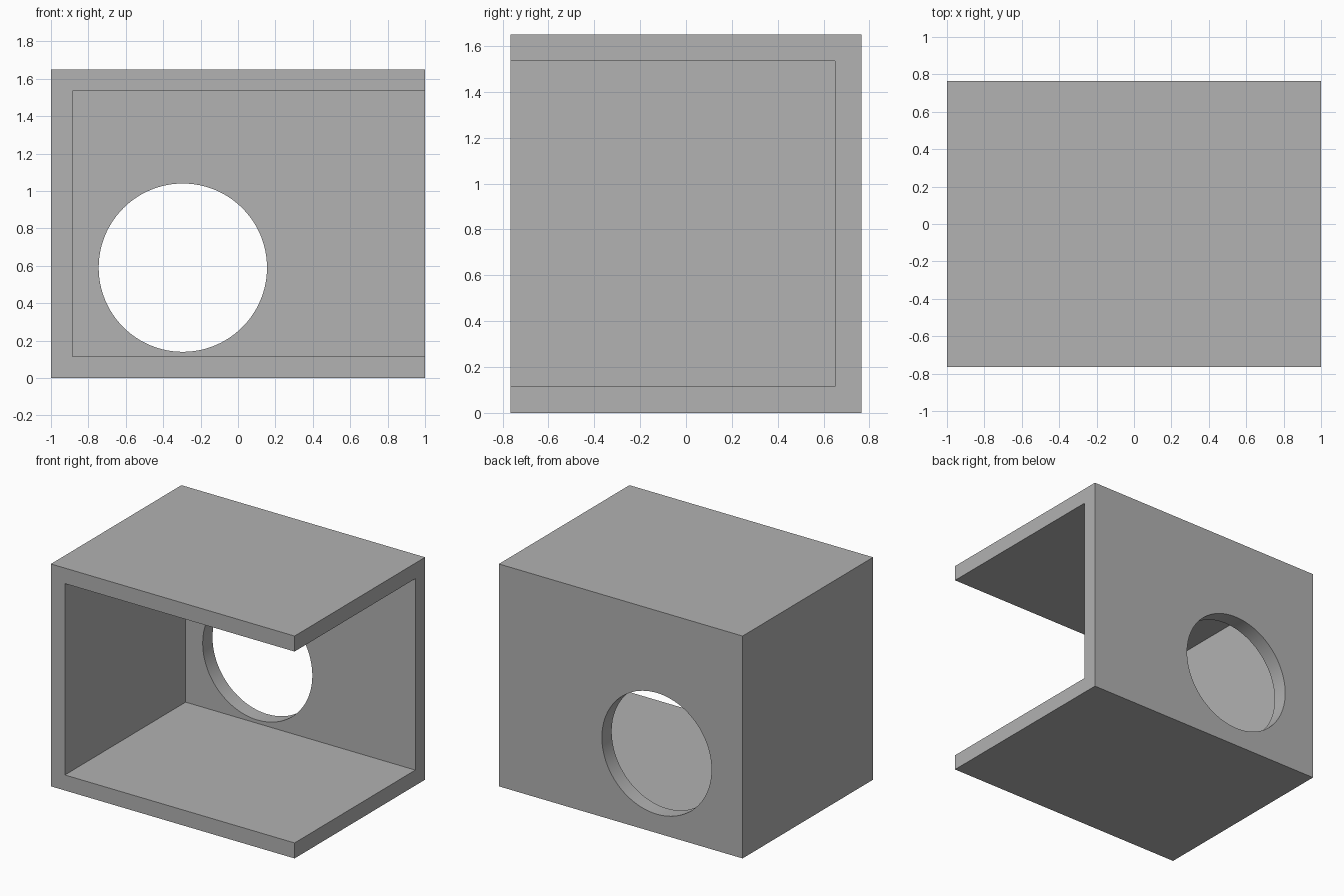
import bpy
import math

default = bpy.data.objects.get("Cube")
if default:
    bpy.data.objects.remove(default, do_unlink=True)

# Outer size, wall thickness and hole
W, D, H = 2.0, 1.53, 1.65
T = 0.115
HOLE_X, HOLE_Z, HOLE_R = -0.295, 0.59, 0.45

grey = bpy.data.materials.new("plain_grey")
grey.use_nodes = True
colour = (0.445, 0.445, 0.445, 1)
grey.diffuse_color = colour
grey.node_tree.nodes["Principled BSDF"].inputs["Base Color"].default_value = colour


def box(name, low, high):
    """Axis-aligned box between two corners."""
    centre = [(a + b) / 2 for a, b in zip(low, high)]
    bpy.ops.mesh.primitive_cube_add(size=1, location=centre)
    ob = bpy.context.object
    ob.name = name
    ob.scale = [b - a for a, b in zip(low, high)]
    bpy.ops.object.transform_apply(location=True, rotation=True, scale=True)
    ob.data.materials.append(grey)
    return ob


def cut(target, cutter):
    """Subtract the cutter from the target and discard it."""
    cutter.hide_render = True
    mod = target.modifiers.new("cut", "BOOLEAN")
    mod.operation = "DIFFERENCE"
    mod.solver = "EXACT"
    mod.object = cutter
    bpy.ops.object.select_all(action="DESELECT")
    target.select_set(True)
    bpy.context.view_layer.objects.active = target
    bpy.ops.object.modifier_apply(modifier=mod.name)
    bpy.data.objects.remove(cutter, do_unlink=True)


# Housing: one solid block
housing = box("housing", (-W / 2, -D / 2, 0), (W / 2, D / 2, H))

# Cavity, open to the front and to the +x side
cavity = box("cavity_cutter", (-W / 2 + T, -D, T), (W, D / 2 - T, H - T))
cut(housing, cavity)

# Round hole through the back wall
bpy.ops.mesh.primitive_cylinder_add(
    vertices=96, radius=HOLE_R, depth=4 * T,
    location=(HOLE_X, D / 2, HOLE_Z), rotation=(math.pi / 2, 0, 0))
hole = bpy.context.object
hole.name = "hole_cutter"
hole.data.materials.append(grey)
cut(housing, hole)

# Smooth hole rim, sharp box edges
bpy.ops.object.shade_smooth_by_angle(angle=math.radians(30))
